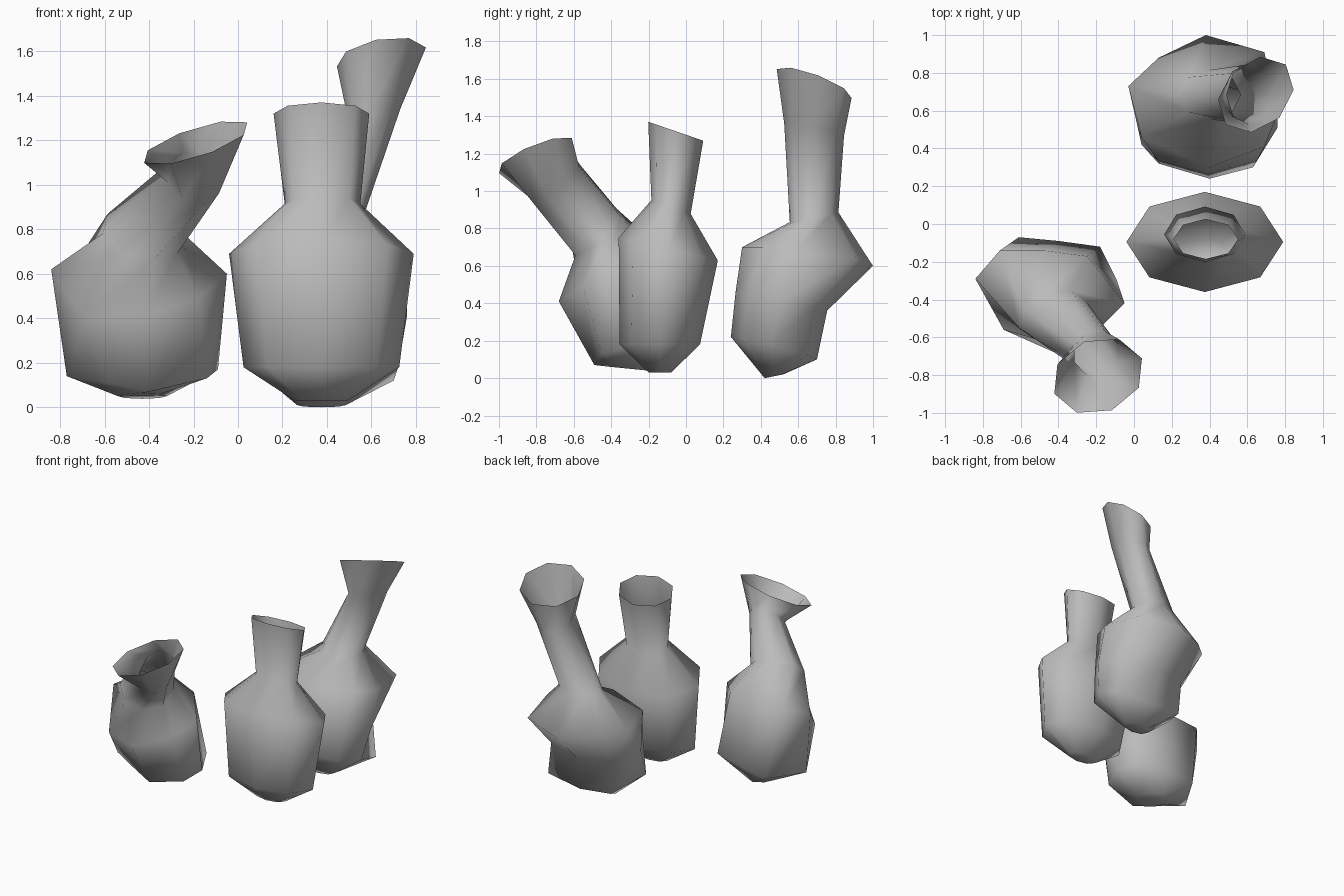
import bpy
import bmesh
from math import cos, sin, radians, tau
from mathutils import Vector

SIDES = 8

default_cube = bpy.data.objects.get("Cube")
if default_cube:
    bpy.data.objects.remove(default_cube, do_unlink=True)


def make_material(name, colour):
    material = bpy.data.materials.new(name)
    material.use_nodes = True
    material.diffuse_color = colour
    material.node_tree.nodes["Principled BSDF"].inputs["Base Color"].default_value = colour
    return material


def oval(centre, radii, slope=(0, 0), yaw=0):
    """Eight-sided ellipse turned by yaw, its plane rising by slope along x and y."""
    turn = radians(yaw)
    points = []
    for step in range(SIDES):
        # Start each ring at the corner nearest +x so twisted rings still line up
        angle = tau * (step - round(yaw * SIDES / 360)) / SIDES
        u = radii[0] * cos(angle)
        v = radii[1] * sin(angle)
        dx = u * cos(turn) - v * sin(turn)
        dy = u * sin(turn) + v * cos(turn)
        offset = Vector((dx, dy, slope[0] * dx + slope[1] * dy))
        points.append(Vector(centre) + offset)
    return points


def make_flask(name, sections, material):
    """Loft eight-point sections from a closed base to an open mouth."""
    bm = bmesh.new()
    rings = [[bm.verts.new(point) for point in section] for section in sections]
    bm.faces.new(list(reversed(rings[0])))
    for lower, upper in zip(rings, rings[1:]):
        for i in range(SIDES):
            j = (i + 1) % SIDES
            bm.faces.new((lower[i], lower[j], upper[j], upper[i]))
    for face in bm.faces:
        face.smooth = True
    mesh = bpy.data.meshes.new(name)
    bm.to_mesh(mesh)
    bm.free()
    mesh.materials.append(material)
    flask = bpy.data.objects.new(name, mesh)
    bpy.context.collection.objects.link(flask)
    return flask


grey = make_material("plain grey", (0.5, 0.5, 0.5, 1))

# Upright flask: base, lower body, shoulder, neck, mouth
make_flask("upright_flask", [
    oval((.375, -.14, .03), (.12, .06)),
    oval((.375, -.14, .18), (.35, .215)),
    oval((.375, -.095, .69), (.415, .265), (0, -.23)),
    oval((.38, -.08, .915), (.17, .105), (0, -.35)),
    oval((.375, -.055, 1.32), (.215, .147), (0, -.345)),
], grey)

# Tall flask: uneven body, neck leaning sideways, flared mouth
tall_low = [(.72, .45, .18), (.7, .65, .12), (.4, .7, .1), (.15, .68, .12),
            (.04, .42, .2), (.13, .32, .24), (.4, .24, .22), (.63, .3, .2)]
tall_shoulder = [(.76, .58, .67), (.69, .91, .64), (.38, 1, .6), (.13, .88, .62),
                 (-.03, .73, .66), (.04, .46, .7), (.4, .3, .7), (.69, .41, .7)]
make_flask("tall_leaning_flask", [
    oval((.375, .47, .01), (.11, .05), (0, .2)),
    tall_low,
    oval((.39, .51, .41), (.37, .245), (0, -.2)),
    tall_shoulder,
    oval((.4, .685, .86), (.165, .13), (0, .2)),
    oval((.61, .685, 1.33), (.12, .16), (.1, -.2)),
    oval((.645, .685, 1.575), (.225, .175), (.265, -.42), 45),
], grey)

# Short flask: uneven body with its neck bent forward
short_low = [(-.09, -.3, .17), (-.18, -.12, .21), (-.4, -.09, .18), (-.61, -.07, .15),
             (-.77, -.34, .14), (-.59, -.42, .11), (-.4, -.49, .07), (-.14, -.45, .13)]
short_shoulder = [(-.05, -.42, .6), (-.25, -.17, .67), (-.48, -.14, .7), (-.71, -.14, .68),
                  (-.84, -.29, .62), (-.69, -.56, .4), (-.42, -.68, .41), (-.18, -.55, .49)]
make_flask("short_bent_flask", [
    oval((-.43, -.3, .05), (.11, .12), (0, -.1)),
    short_low,
    short_shoulder,
    oval((-.43, -.48, .78), (.19, .12), (-.4, .95), 22),
    oval((-.2, -.685, 1.03), (.125, .125), (-.2, .9), 22),
    oval((-.19, -.805, 1.19), (.25, .195), (.257, .337), 22),
], grey)
